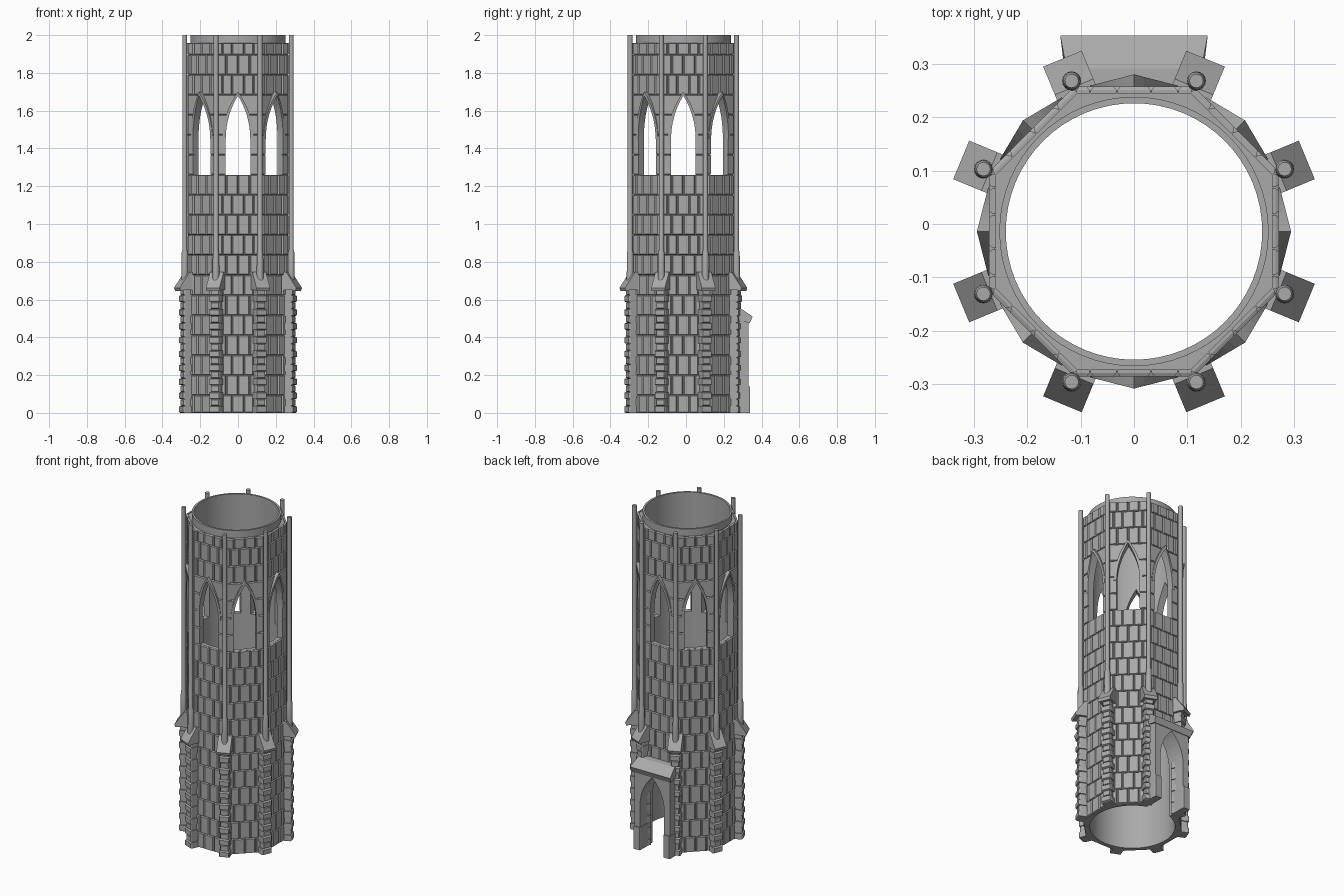
import bpy, bmesh, math
from mathutils import Matrix, Vector

if "Cube" in bpy.data.objects:
    bpy.data.objects.remove(bpy.data.objects["Cube"])

CY = -0.014                 # tower axis sits slightly forward of the porch
APO = 0.271                 # distance from axis to wall face
FACES = [math.radians(45 * k) for k in range(8)]
CORNERS = [a + math.radians(22.5) for a in FACES]

stone = bpy.data.materials.new("grey_stone")
stone.diffuse_color = (0.4, 0.4, 0.4, 1)
stone.use_nodes = True
stone.node_tree.nodes["Principled BSDF"].inputs["Base Color"].default_value = stone.diffuse_color


def frame(a):
    """Local x = along the wall, y = outward from the axis, z = up."""
    n = Vector((math.cos(a), math.sin(a), 0))
    t = Vector((-math.sin(a), math.cos(a), 0))
    m = Matrix((t, n, Vector((0, 0, 1)))).transposed().to_4x4()
    m.translation = (0, CY, 0)
    return m


def finish(bm, name, smooth=False):
    bmesh.ops.recalc_face_normals(bm, faces=bm.faces)
    me = bpy.data.meshes.new(name)
    bm.to_mesh(me)
    bm.free()
    me.materials.append(stone)
    ob = bpy.data.objects.new(name, me)
    bpy.context.collection.objects.link(ob)
    if smooth:
        activate(ob)
        bpy.ops.object.shade_smooth_by_angle(angle=math.radians(30))
    return ob


def activate(ob):
    bpy.ops.object.select_all(action='DESELECT')
    ob.select_set(True)
    bpy.context.view_layer.objects.active = ob


def loft(bm, rings, m=Matrix(), closed=False):
    """Skin a list of point rings, capped unless the rings form a loop."""
    vs = [[bm.verts.new(m @ Vector(p)) for p in r] for r in rings]
    n = len(vs[0])
    pairs = list(zip(vs, vs[1:])) + ([(vs[-1], vs[0])] if closed else [])
    for a, b in pairs:
        for i in range(n):
            j = (i + 1) % n
            bm.faces.new((a[i], a[j], b[j], b[i]))
    if not closed:
        bm.faces.new(vs[0])
        bm.faces.new(vs[-1][::-1])


def block(bm, m, x0, x1, z0, z1, y0, y1, bx, bz):
    """Stone block whose outer face is chamfered by bx, bz."""
    c = min(0.009, (y1 - y0) / 2)
    def rect(y, ix, iz):
        return [(x0 + ix, y, z0 + iz), (x1 - ix, y, z0 + iz),
                (x1 - ix, y, z1 - iz), (x0 + ix, y, z1 - iz)]
    loft(bm, [rect(y0, 0, 0), rect(y1 - c, 0, 0), rect(y1, bx, bz)], m)


def arch(w, spring, apex, n=8):
    """Pointed arch from right springing over the apex to the left."""
    h = apex - spring
    R = (h * h + w * w) / (2 * w)
    end = math.asin(h / R)
    right = [(w - R + R * math.cos(end * i / n), spring + R * math.sin(end * i / n))
             for i in range(n + 1)]
    right[-1] = (0, apex)
    return right + [(-x, z) for x, z in right[-2::-1]]


def prism(bm, m, pts, y0, y1):
    loft(bm, [[(x, y, z) for x, z in pts] for y in (y0, y1)], m)


def circle(r, z, n):
    return [(r * math.cos(2 * math.pi * i / n), r * math.sin(2 * math.pi * i / n), z)
            for i in range(n)]


def cut(ob, cutter):
    activate(ob)
    mod = ob.modifiers.new("cut", 'BOOLEAN')
    mod.operation, mod.solver, mod.object = 'DIFFERENCE', 'EXACT', cutter
    bpy.ops.object.modifier_apply(modifier=mod.name)


BACK = frame(math.pi / 2)
AXIS = Matrix.Translation((0, CY, 0))
WIN = (0.065, 1.45, 1.68)
DOOR = (0.083, 0.28, 0.47)

# Cutters for the windows, the doorway and the hollow inside
bm = bmesh.new()
for a in FACES:
    prism(bm, frame(a), [(-0.065, 1.26), (0.065, 1.26)] + arch(*WIN), 0.2, 0.33)
prism(bm, BACK, [(-0.083, -0.1), (0.083, -0.1)] + arch(*DOOR), 0.2, 0.5)
openings = finish(bm, "opening_cutter")
bm = bmesh.new()
loft(bm, [circle(0.24, -0.2, 64), circle(0.24, 2.2, 64)], AXIS)
bore = finish(bm, "bore_cutter")

# Wall core, slightly recessed so it shows as mortar joints
bm = bmesh.new()
r = 0.262 / math.cos(math.pi / 8)
loft(bm, [[(r * math.cos(c), r * math.sin(c), z) for c in CORNERS] for z in (0, 1.955)], AXIS)
core = finish(bm, "wall_core")
cut(core, bore)
cut(core, openings)
activate(core)
bpy.ops.object.shade_smooth_by_angle(angle=math.radians(30))

# Stone courses on the eight wall faces
levels = [0] + [1.26 + 0.106 * k for k in range(-11, 7)] + [1.96]
bm = bmesh.new()
for f, a in enumerate(FACES):
    for k, (z0, z1) in enumerate(zip(levels, levels[1:])):
        joints = [-0.062, 0.0, 0.062] if (k + f) % 2 else [-0.082, -0.032, 0.032, 0.082]
        if z0 > 1.25 and z1 < 1.69:
            joints = [0.0]
        xs = [-0.109] + joints + [0.109]
        for x0, x1 in zip(xs, xs[1:]):
            block(bm, frame(a), x0 + 0.001, x1 - 0.001, z0 + 0.001, z1 - 0.001,
                  0.258, APO, 0.005, 0.003)
courses = finish(bm, "wall_stones")
cut(courses, openings)
for helper in (openings, bore):
    bpy.data.objects.remove(helper)

# Inner rim showing above the wall
bm = bmesh.new()
loft(bm, [circle(0.252, 1.9, 64), circle(0.252, 2.0, 64),
          circle(0.24, 2.0, 64), circle(0.24, 1.9, 64)], AXIS, closed=True)
finish(bm, "top_rim", True)

# Hood mouldings that swell outward toward the arch point
bm = bmesh.new()
for a in FACES:
    rings = []
    for (xi, zi), (xo, zo) in zip(arch(*WIN), arch(0.082, 1.45, 1.70)):
        y = 0.273 + 0.021 * (1 - abs(xo) / 0.082)
        rings.append([(xi, 0.255, zi), (xo, 0.255, zo), (xo, y, zo), (xi, y, zi)])
    loft(bm, rings, frame(a))
finish(bm, "window_hoods")

# Corner buttresses of alternating stones
bm = bmesh.new()
rows = 18
for c in CORNERS:
    for k in range(rows):
        w, d = ((0.031, 0.326), (0.025, 0.321))[k % 2]
        z0, z1 = 0.66 * k / rows, 0.66 * (k + 1) / rows
        block(bm, frame(c), -w, w, z0, z1, 0.262, d, 0.004, 0.004)
finish(bm, "buttresses")

# Sloping buttress caps
bm = bmesh.new()
for c in CORNERS:
    side = [(0.27, 0.65), (0.325, 0.65), (0.344, 0.645), (0.35, 0.662), (0.293, 0.745), (0.27, 0.745)]
    loft(bm, [[(x, y, z) for y, z in side] for x in (-0.039, 0.039)], frame(c))
finish(bm, "buttress_caps")

# Slim corner shafts with flared feet
bm = bmesh.new()
for c in CORNERS:
    m = frame(c) @ Matrix.Translation((0, 0.305, 0))
    loft(bm, [circle(r, z, 16) for r, z in
              [(0.018, 0.68), (0.018, 0.74), (0.0165, 0.85), (0.013, 0.86), (0.013, 2.0)]], m)
finish(bm, "corner_shafts", True)

# Door porch: pointed arch surround with thicker feet
bm = bmesh.new()
inner = [(0.083, 0)] + arch(*DOOR) + [(-0.083, 0)]
rings = []
for x, z in inner:
    s = 0.122 if x > 0 else -0.122
    xo, zo = (s, z) if abs(x) > 0.001 else (0, 0.515)
    if abs(x) < 0.08 and x:
        xo, zo = s * min(1, abs(x) / 0.05), max(z, 0.515 if abs(x) < 0.05 else z)
    rings.append([(x, 0.25, z), (xo, 0.25, zo), (xo, 0.346, zo), (x, 0.346, z)])
loft(bm, rings, BACK)
for s in (-1, 1):
    x0, x1 = sorted((s * 0.08, s * 0.125))
    block(bm, BACK, x0, x1, 0, 0.14, 0.26, 0.353, 0.003, 0.0)
finish(bm, "porch_arch")

# Sloping porch roof, wider at its eave
bm = bmesh.new()
side = [(0.125, 0.26, 0.555), (0.126, 0.305, 0.552), (0.138, 0.367, 0.51),
        (0.131, 0.352, 0.475), (0.125, 0.26, 0.50)]
loft(bm, [[(s * x, y, z) for x, y, z in side] for s in (-1, 1)], BACK)
finish(bm, "porch_roof")
